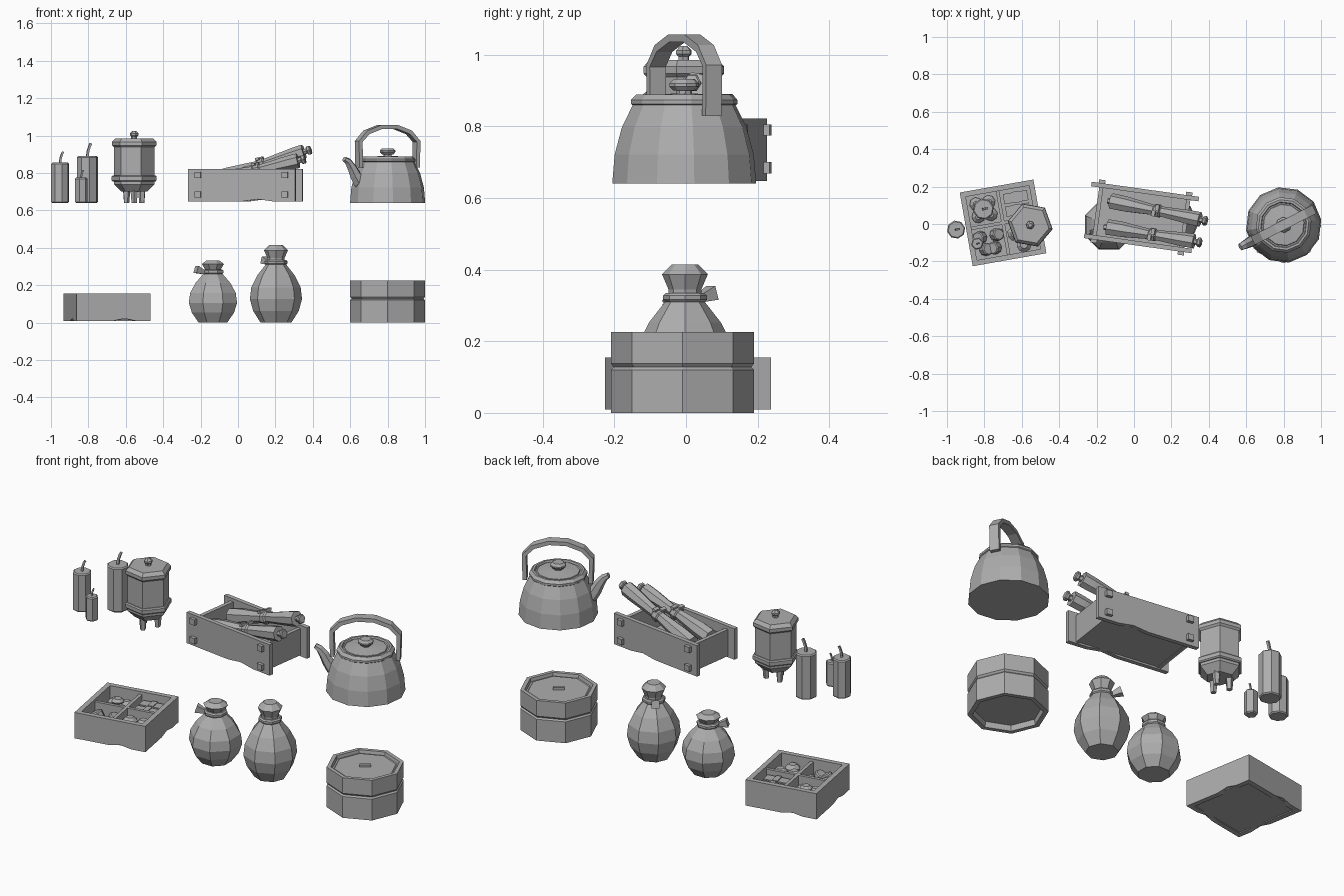
import bpy, bmesh
from math import sin, cos, pi, radians
from mathutils import Vector, Matrix

cube = bpy.data.objects.get("Cube")
if cube:
    bpy.data.objects.remove(cube)

shade = .42
colour = (shade, shade, shade, 1)
grey = bpy.data.materials.new("plain_grey")
grey.use_nodes = True
grey.diffuse_color = colour
grey.node_tree.nodes["Principled BSDF"].inputs["Base Color"].default_value = colour

# Heights of the upper row's base, and shared signs for mirrored parts
shelf = .64
both = (-1, 1)


def place(x=0, y=0, z=0, turn=0):
    return Matrix.Translation((x, y, z)) @ Matrix.Rotation(radians(turn), 4, "Z")


def skin(name, rings, matrix):
    """Join rings of points into a closed faceted skin with capped ends."""
    bm = bmesh.new()
    loops = [[bm.verts.new(point) for point in ring] for ring in rings]
    count = len(loops[0])
    for lower, upper in zip(loops, loops[1:]):
        for i in range(count):
            j = (i + 1) % count
            bm.faces.new((lower[i], lower[j], upper[j], upper[i]))
    bm.faces.new(loops[0])
    bm.faces.new(loops[-1])
    bmesh.ops.recalc_face_normals(bm, faces=bm.faces[:])
    mesh = bpy.data.meshes.new(name)
    bm.to_mesh(mesh)
    bm.free()
    mesh.materials.append(grey)
    part = bpy.data.objects.new(name, mesh)
    part.matrix_world = matrix
    bpy.context.collection.objects.link(part)


def lathe(name, profile, sides, matrix):
    angles = [2 * pi * i / sides for i in range(sides)]
    skin(name, [[(r * cos(a), r * sin(a), z) for a in angles] for r, z in profile], matrix)


def drum(name, radius, low, high, bevel, sides, matrix):
    """Prism with both rims bevelled."""
    inner = radius - bevel
    lathe(name, [(inner, low), (radius, low + bevel), (radius, high - bevel), (inner, high)], sides, matrix)


def sweep(name, path, start, end, matrix, sides=4):
    """Sweep a section along a path in the x-z plane, tapering from start to end half widths."""
    points, side, rings = [Vector(point) for point in path], Vector((0, 1, 0)), []
    last = len(points) - 1
    for i, point in enumerate(points):
        tangent = (points[min(i + 1, last)] - points[max(i - 1, 0)]).normalized()
        size = Vector(start).lerp(Vector(end), i / last) / cos(pi / sides)
        across, along = side * size.x, tangent.cross(side) * size.y
        angles = [2 * pi * (k + .5) / sides for k in range(sides)]
        rings.append([point + across * cos(a) + along * sin(a) for a in angles])
    skin(name, rings, matrix)


def board(name, outline, thick, matrix):
    """Upright board: an x-z outline given a thickness along y."""
    skin(name, [[(x, side * thick / 2, z) for x, z in outline] for side in both], matrix)


def box(name, width, depth, height, matrix):
    w, h = width / 2, height / 2
    board(name, [(-w, -h), (w, -h), (w, h), (-w, h)], depth, matrix)


def chipped(half, low, high):
    """Plank outline with a shallow chip out of its lower edge."""
    chip = (half * .3, low + .012)
    return [(-half, low), (0, low), chip, (half * .6, low), (half, low), (half, high), (-half, high)]


# Food tray with chipped walls and a cross divider
tray = place(-.7, .006, turn=10)
for quarter in range(4):
    facing = tray @ place(turn=90 * quarter)
    board("tray_wall", chipped(.2, .01, .155), .028, facing @ place(y=-.186))
for turn in (0, 90):
    box("tray_divider", .38, .018, .08, tray @ place(z=.1, turn=turn))
box("tray_floor", .38, .38, .05, tray @ place(z=.04))

# Food in the four compartments
cell, step = .09, .034
dumplings, rice, rolls, buns = [tray @ place(x * cell, y * cell, .065) for y in (1, -1) for x in both]
for x in both:
    for y in both:
        drum("dumpling", .036, 0, .05, .02, 8, dumplings @ place(x * step, y * step))
        tilted = rolls @ place(x * step, y * step) @ Matrix.Rotation(x * y / 2, 4, "Y")
        drum("rice_roll", .034, 0, .05, .006, 8, tilted)
drum("dumpling_top", .034, .04, .07, .014, 8, dumplings)
for y in both:
    row = rice @ place(y=y * step)
    box("rice_block", .12, .05, .04, row @ place(z=.02))
    box("fish_slice", .13, .055, .016, row @ place(z=.047))
    box("seaweed_band", .03, .06, .06, row @ place(z=.03))
for third in range(3):
    drum("bun", .04, 0, .06, .02, 8, buns @ place(turn=30 + 120 * third) @ place(x=.045))


# Round-bellied bottles with tied cloth caps
def bottle(name, at, spin, neck, top, knot_turn):
    body = at @ place(turn=spin)
    belly = []
    for i in range(6):
        swell = pi * (.2 + .68 * i / 5)
        belly.append((.14 * sin(swell), neck * i / 5))
    lathe(name + "_body", belly, 8, body)
    drum(name + "_cord", .061, neck - .006, neck + .02, .007, 8, body)
    rise = top - neck
    cap = [(.045, neck), (.046, neck + rise * .3), (.064, neck + rise * .72), (.036, top)]
    lathe(name + "_cap", cap, 8, body)
    path = [(-.04, 0, neck), (-.07, 0, neck + .01), (-.1, 0, neck + .02)]
    sweep(name + "_knot", path, (.008, .008), (.02, .02), at @ place(turn=knot_turn))


bottle("small_bottle", place(-.134, -.008), 22.5, .265, .333, 25)
bottle("tall_bottle", place(.203, -.003), 0, .315, .415, -50)

# Two-tier octagonal box: hollow underside, sunken lid
tiers = place(.8, -.01)
lathe("lower_tier", [(.17, .03), (.175, 0), (.2, 0), (.2, .12), (.19, .13)], 8, tiers)
lathe("upper_tier", [(.19, .125), (.2, .138), (.2, .226), (.178, .226), (.174, .208)], 8, tiers)
drum("lid_panel", .165, .2, .213, .005, 8, tiers)
box("lid_pull", .06, .018, .014, tiers @ place(z=.219, turn=35))

# Candles with bent wicks
for x, y, radius, top, sides in ((-.951, -.03, .049, .855, 8), (-.805, .08, .057, .89, 8),
                                 (-.838, -.105, .034, .775, 6)):
    candle = place(x, y, turn=12)
    drum("candle", radius, shelf, top, .006, sides, candle)
    bend = [(radius * t * t / 3, 0, top + radius * 1.2 * t) for t in (0, .4, .8, 1)]
    thick = radius / 9
    sweep("wick", bend, (thick, thick), (thick, thick), candle)

# Hexagonal lantern on short legs
lantern = place(-.555, -.006, turn=-10)
lathe("lantern_body", [(.07, .7), (.11, .74), (.11, .94)], 6, lantern)
drum("lantern_band", .122, .755, .787, .006, 6, lantern)
drum("lantern_cap", .12, .93, .985, .018, 6, lantern)
drum("lantern_stem", .016, .98, 1, 0, 6, lantern)
drum("lantern_knob", .023, .99, 1.024, .012, 6, lantern)
for third in range(3):
    leg = lantern @ place(turn=40 + 120 * third) @ place(x=.048)
    lathe("lantern_leg", [(.015, shelf), (.021, .71)], 5, leg)

# Crate: long side planks with pegs, recessed ends and floor
crate = place(.04, .035, turn=-8)
reach = .235
for side in both:
    board("crate_side", chipped(.29, .648, .822), .024, crate @ place(y=side * .14))
    box("crate_end", .022, .27, .15, crate @ place(side * reach, z=.73))
    for end in both:
        for z in (.685, .79):
            box("crate_peg", .034, .02, .032, crate @ place(end * reach, side * .16, z))
box("crate_floor", 2 * reach, .27, .02, crate @ place(z=.668))

# Tied scrolls leaning out of the crate
for start, end in (((-.14, .125, .76), (.39, .015, .925)), ((-.16, -.015, .75), (.36, -.1, .875))):
    axis = Vector(end) - Vector(start)
    aim = axis.to_track_quat("Z", "Y").to_matrix().to_4x4()
    scroll = Matrix.Translation(start) @ aim
    length = axis.length
    middle = length / 2
    paper = [(.044, .02), (.043, .1), (.027, middle), (.04, length - .1), (.041, length - .04)]
    lathe("scroll_paper", paper, 7, scroll)
    drum("scroll_rod", .016, 0, length, 0, 6, scroll)
    drum("scroll_finial", .026, length - .022, length, .005, 6, scroll)
    drum("scroll_tie", .036, middle - .022, middle + .022, .008, 7, scroll)
    for side in both:
        box("tie_bow", .034, .014, .02, scroll @ place(side * .016, .036, middle + side * .008))

# Kettle with domed body, rim, lid and knob
kettle = place(.8, -.005, turn=8)
dome = [k * pi / 12 for k in range(4)]
lathe("kettle_body", [(.203 * cos(a), shelf + .315 * sin(a)) for a in dome], 12, kettle)
lathe("kettle_rim", [(.14, .855), (.15, .863), (.15, .874), (.136, .889), (.124, .889), (.12, .88)], 12, kettle)
lathe("kettle_lid", [(.116, .875), (.11, .885), (.03, .892)], 12, kettle)
drum("kettle_knob_stem", .022, .88, .91, 0, 8, kettle)
drum("kettle_knob", .042, .9, .932, .012, 8, kettle)

# Hoop handle and curved spout, turned toward the front corner
turned = place(.8, -.005, turn=27)
arch = [pi * (k + .5) / 6 for k in range(6)]
hoop = [(.18 * cos(a), 0, .94 + .11 * sin(a)) for a in arch]
hoop = [(.17, 0, .83)] + hoop + [(-.17, 0, .83)]
sweep("kettle_handle", hoop, (.025, .011), (.025, .011), turned)
curve = [k / 5 for k in range(6)]
spout = [(-.15 - .11 * t, 0, .745 + .13 * (t - .1 * sin(2 * pi * t))) for t in curve]
sweep("kettle_spout", spout, (.034, .038), (.018, .012), turned, 6)
